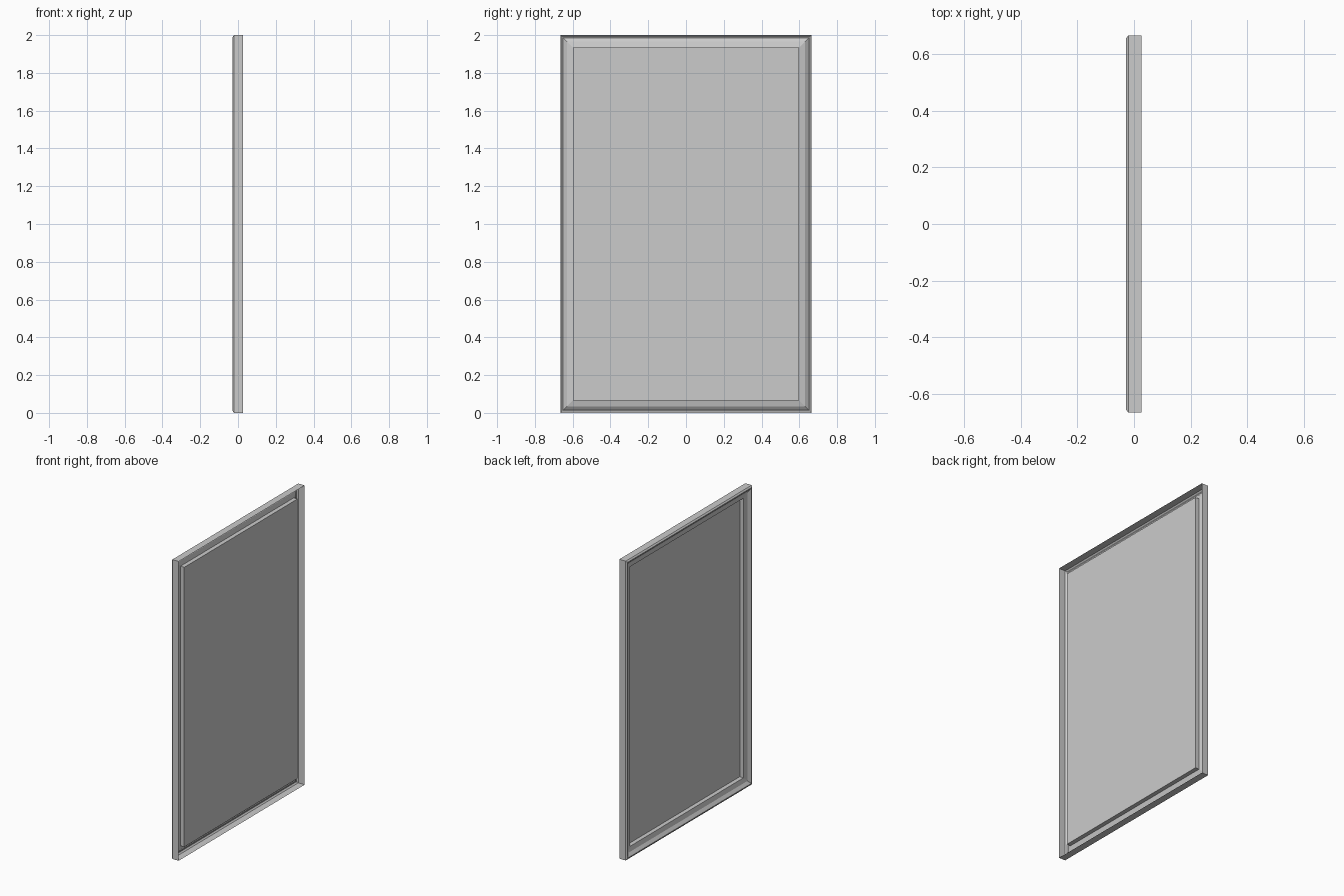
import bpy

if "Cube" in bpy.data.objects:
    bpy.data.objects.remove(bpy.data.objects["Cube"])

HALF_W, HALF_H, MID_Z = 0.665, 1.0, 1.0


def sheet(name, profile, capped=False):
    """Loft mitred rectangular loops from (inset, x) profile points."""
    verts, faces = [], []
    for inset, x in profile:
        w, h = HALF_W - inset, HALF_H - inset
        for sy, sz in ((-1, -1), (1, -1), (1, 1), (-1, 1)):
            verts.append((x, sy * w, MID_Z + sz * h))
    for r in range(len(profile) - 1):
        for i in range(4):
            j = (i + 1) % 4
            a = r * 4
            faces.append((a + i, a + 4 + i, a + 4 + j, a + j))
    if capped:
        a = (len(profile) - 1) * 4
        faces.append((a + 3, a + 2, a + 1, a))
    mesh = bpy.data.meshes.new(name)
    mesh.from_pydata(verts, [], faces)
    # the walls and cap all face the outside of the pressed sheet
    mesh.update()
    obj = bpy.data.objects.new(name, mesh)
    bpy.context.collection.objects.link(obj)
    return obj


# Thin outer wall, chamfered back edge and two slopes running inwards
sheet("frame_moulding", [(0.0, 0.027), (0.0, -0.02), (0.009, -0.028),
                         (0.015, -0.028), (0.035, -0.013), (0.066, -0.006)])

# Flat panel pushed forward inside the moulding, open at the back
sheet("inset_panel", [(0.066, -0.006), (0.066, 0.022)], capped=True)
